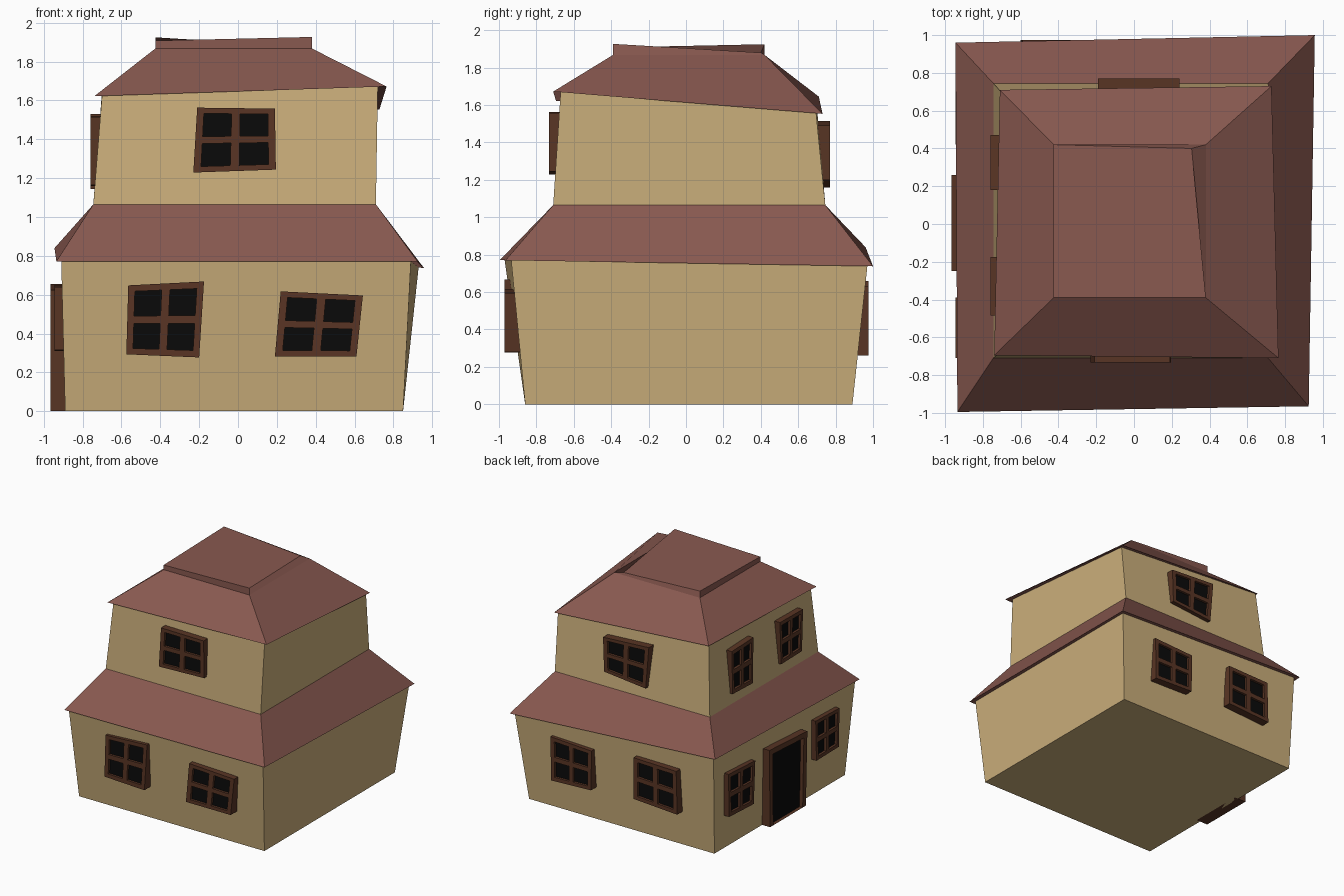
import bpy, bmesh
from mathutils import Vector

if "Cube" in bpy.data.objects:
    bpy.data.objects.remove(bpy.data.objects["Cube"])


def material(name, rgb):
    m = bpy.data.materials.new(name)
    m.diffuse_color = (*rgb, 1)
    m.use_nodes = True
    m.node_tree.nodes["Principled BSDF"].inputs["Base Color"].default_value = m.diffuse_color
    return m


WALL = material("plaster", (0.60, 0.43, 0.20))
ROOF = material("roof_tile", (0.25, 0.10, 0.08))
WOOD = material("wood", (0.10, 0.036, 0.018))
DARK = material("glass", (0.003, 0.003, 0.003))


def finish(name, bm, mats):
    bmesh.ops.recalc_face_normals(bm, faces=bm.faces)
    me = bpy.data.meshes.new(name)
    bm.to_mesh(me)
    bm.free()
    for m in mats:
        me.materials.append(m)
    ob = bpy.data.objects.new(name, me)
    bpy.context.collection.objects.link(ob)
    return ob


def rect(x0, x1, y0, y1, z):
    return [(x0, y0, z), (x1, y0, z), (x1, y1, z), (x0, y1, z)]


def loft(name, low, high, mat):
    """Closed block between two four-cornered rings (FL, FR, BR, BL)."""
    bm = bmesh.new()
    a = [bm.verts.new(p) for p in low]
    b = [bm.verts.new(p) for p in high]
    bm.faces.new(a[::-1])
    bm.faces.new(b)
    for i in range(4):
        j = (i + 1) % 4
        bm.faces.new((a[i], a[j], b[j], b[i]))
    return finish(name, bm, [mat])


def opening(name, side, off, quad, us, vs, holes, depth=0.11, recess=0.02):
    """Crooked frame with recessed dark panes. quad = top pair then bottom pair
    of (along, z) corners: TA, TB, BB, BA; side picks the wall it sits on."""
    place = {"front": lambda s, z, d: (s, -off + d, z),
             "back": lambda s, z, d: (s, off - d, z),
             "left": lambda s, z, d: (-off + d, s, z)}[side]
    inward = Vector(place(0, 0, 1)) - Vector(place(0, 0, 0))
    ta, tb, bb, ba = (Vector(c) for c in quad)
    bm = bmesh.new()
    grid = [[bm.verts.new(place(*ba.lerp(bb, u).lerp(ta.lerp(tb, u), v), 0))
             for u in us] for v in vs]
    cells = {}
    for j in range(len(vs) - 1):
        for i in range(len(us) - 1):
            cells[i, j] = bm.faces.new((grid[j][i], grid[j][i + 1],
                                        grid[j + 1][i + 1], grid[j + 1][i]))
    rim = [e for e in bm.edges if e.is_boundary]
    # sides of the frame run back into the wall
    ext = bmesh.ops.extrude_edge_only(bm, edges=rim)["geom"]
    bmesh.ops.translate(bm, vec=inward * depth,
                        verts=[g for g in ext if isinstance(g, bmesh.types.BMVert)])
    # panes sink into the frame
    out = bmesh.ops.extrude_discrete_faces(bm, faces=[cells[h] for h in holes])["faces"]
    for f in out:
        f.material_index = 1
        bmesh.ops.translate(bm, vec=inward * recess, verts=f.verts)
    return finish(name, bm, [WOOD, DARK])


# Lower storey
top_low = rect(-0.745, 0.71, -0.71, 0.745, 1.065)
loft("lower_walls", rect(-0.89, 0.85, -0.86, 0.89, 0),
     [(-0.91, -0.97, 0.772), (0.89, -0.935, 0.772), (0.93, 0.97, 0.742), (-0.91, 0.93, 0.838)], WALL)
loft("lower_roof",
     [(-0.935, -0.995, 0.772), (0.925, -0.965, 0.77), (0.957, 1.0, 0.738), (-0.945, 0.96, 0.84)],
     top_low, ROOF)

# Upper storey
top_high = rect(-0.425, 0.38, -0.39, 0.42, 1.868)
loft("upper_walls", top_low,
     [(-0.70, -0.67, 1.63), (0.72, -0.67, 1.675), (0.715, 0.695, 1.562), (-0.70, 0.695, 1.65)], WALL)
loft("upper_roof",
     [(-0.74, -0.695, 1.622), (0.765, -0.71, 1.672), (0.728, 0.73, 1.553), (-0.71, 0.71, 1.645)],
     top_high, ROOF)
loft("roof_cap", top_high,
     [(-0.425, -0.39, 1.908), (0.38, -0.39, 1.927), (0.305, 0.40, 1.88), (-0.425, 0.42, 1.925)], ROOF)

# Windows: side, wall offset, corners
windows = {
    "front_window_left": ("front", 0.97, [(-0.565, 0.648), (-0.175, 0.668), (-0.20, 0.277), (-0.575, 0.293)]),
    "front_window_right": ("front", 0.97, [(0.22, 0.617), (0.643, 0.596), (0.61, 0.283), (0.19, 0.283)]),
    "front_window_upper": ("front", 0.733, [(-0.21, 1.563), (0.19, 1.558), (0.195, 1.244), (-0.23, 1.229)]),
    "back_window_right": ("back", 0.975, [(0.59, 0.63), (0.205, 0.61), (0.21, 0.275), (0.585, 0.26)]),
    "back_window_left": ("back", 0.975, [(-0.19, 0.66), (-0.59, 0.65), (-0.60, 0.285), (-0.19, 0.31)]),
    "back_window_upper": ("back", 0.77, [(0.24, 1.49), (-0.19, 1.515), (-0.16, 1.16), (0.23, 1.20)]),
    "left_window_back": ("left", 0.945, [(0.78, 0.645), (0.42, 0.625), (0.44, 0.265), (0.77, 0.28)]),
    "left_window_front": ("left", 0.945, [(-0.39, 0.65), (-0.71, 0.64), (-0.70, 0.315), (-0.40, 0.31)]),
    "left_window_upper_back": ("left", 0.76, [(0.47, 1.52), (0.18, 1.53), (0.19, 1.145), (0.46, 1.155)]),
    "left_window_upper_front": ("left", 0.76, [(-0.175, 1.52), (-0.485, 1.515), (-0.47, 1.165), (-0.19, 1.16)]),
}
STEPS = (0, 0.09, 0.445, 0.555, 0.91, 1)
PANES = [(1, 1), (3, 1), (1, 3), (3, 3)]
for name, (side, off, quad) in windows.items():
    opening(name, side, off, quad, STEPS, STEPS, PANES)

# Door on the left side, open down to the ground
opening("door", "left", 0.965, [(0.26, 0.655), (-0.25, 0.625), (-0.23, 0), (0.25, 0)],
        (0, 0.09, 0.91, 1), (0, 0.93, 1), [(1, 0)], recess=0.03)
